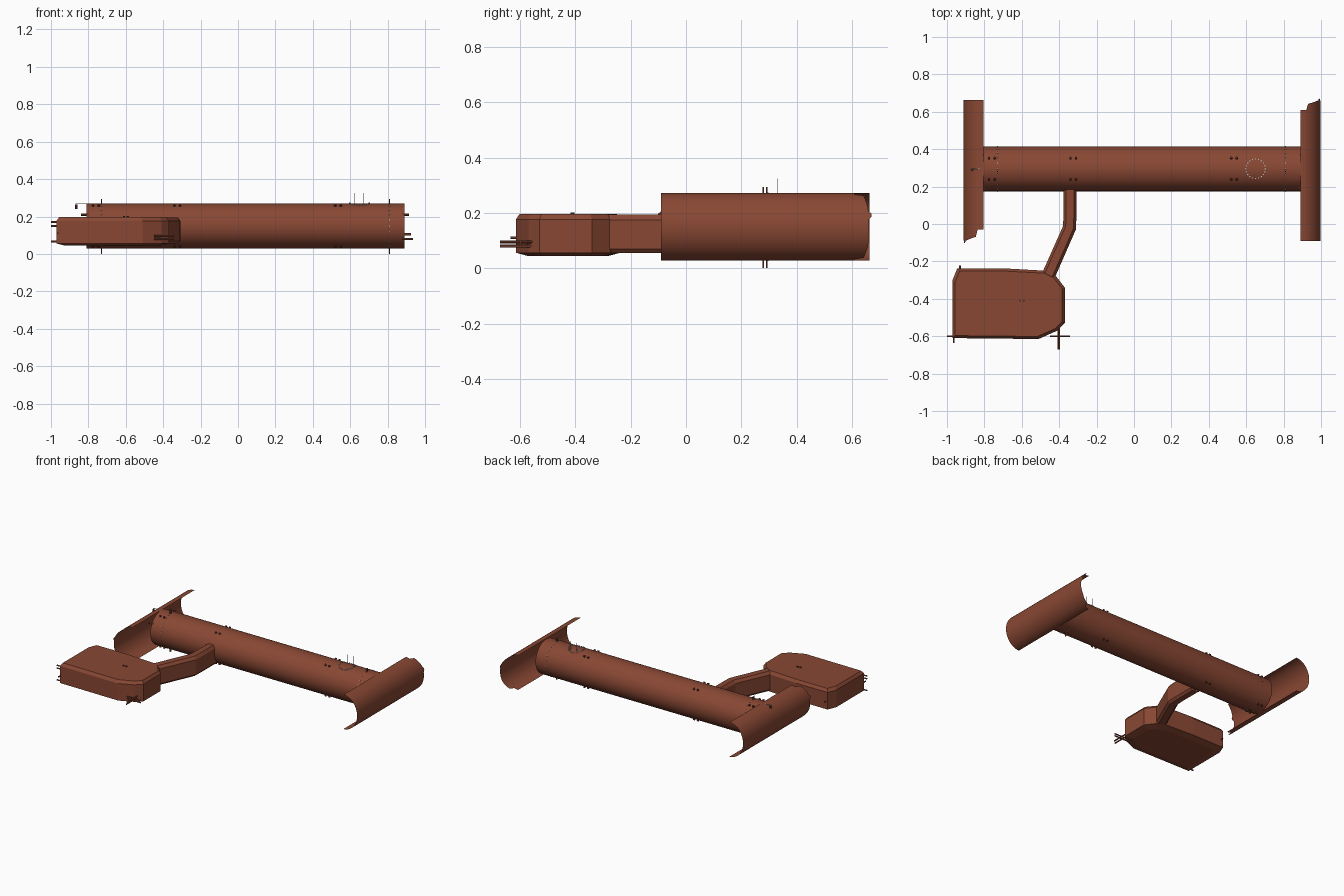
import bpy, bmesh, math
from mathutils import Vector

if "Cube" in bpy.data.objects:
    bpy.data.objects.remove(bpy.data.objects["Cube"])


def material(name, col):
    m = bpy.data.materials.new(name)
    m.diffuse_color = (*col, 1)
    m.use_nodes = True
    m.node_tree.nodes["Principled BSDF"].inputs["Base Color"].default_value = m.diffuse_color
    return m


RUST = material("rust_brown", (0.25, 0.064, 0.034))
DARK = material("dark_brown", (0.12, 0.03, 0.018))
GREY = material("pale_grey", (0.45, 0.48, 0.48))
CY, CZ, R = 0.295, 0.15, 0.12      # main tube axis and radius


def finish(name, bm, mat, smooth=False):
    me = bpy.data.meshes.new(name)
    bm.to_mesh(me)
    bm.free()
    ob = bpy.data.objects.new(name, me)
    bpy.context.collection.objects.link(ob)
    me.materials.append(mat)
    if smooth:
        for p in me.polygons:
            p.use_smooth = True
    return ob


def sheet(name, rows, mat, smooth=True):
    """Skin a grid of points, row by row."""
    bm = bmesh.new()
    vs = [[bm.verts.new(p) for p in row] for row in rows]
    for a, b in zip(vs, vs[1:]):
        for i in range(len(a) - 1):
            bm.faces.new((a[i], a[i + 1], b[i + 1], b[i]))
    bmesh.ops.remove_doubles(bm, verts=bm.verts, dist=1e-5)
    return finish(name, bm, mat, smooth)


def loft(name, rings, mat):
    """Closed solid through equal-length rings, capped at both ends."""
    bm = bmesh.new()
    vs = [[bm.verts.new(p) for p in r] for r in rings]
    n = len(rings[0])
    for a, b in zip(vs, vs[1:]):
        for i in range(n):
            bm.faces.new((a[i], a[(i + 1) % n], b[(i + 1) % n], b[i]))
    bm.faces.new(vs[0])
    bm.faces.new(vs[-1])
    bmesh.ops.recalc_face_normals(bm, faces=bm.faces)
    return finish(name, bm, mat)


def rods(name, pairs, r, mat):
    """Several thin six-sided rods in one object."""
    bm = bmesh.new()
    for a, b in pairs:
        a, b = Vector(a), Vector(b)
        d = b - a
        mtx = d.to_track_quat('Z', 'Y').to_matrix().to_4x4()
        mtx.translation = (a + b) / 2
        bmesh.ops.create_cone(bm, cap_ends=True, segments=6, radius1=r,
                              radius2=r, depth=d.length, matrix=mtx)
    return finish(name, bm, mat)


def on_tube(x, deg, r):
    a = math.radians(deg)
    return (x, CY + r * math.sin(a), CZ + r * math.cos(a))


# main tube, a thin open skin
sheet("main_tube", [[on_tube(x, i * 7.5, R) for i in range(49)]
                    for x in (-0.81, 0.89)], RUST)


# half pipes across both ends, bulging outward, one corner end torn back
def half_pipe(name, x_edge, side, y_plain, y_torn, y_far):
    plain, torn = [], []
    for i in range(33):
        a = -90 + 180 * i / 32
        t = math.radians(a)
        x = x_edge + side * 0.107 * math.cos(t)
        z = CZ + 0.122 * math.sin(t)
        k = min(1, max(0, (72 - abs(a)) / 40))
        k = 0 if abs(a) > 73 else 0.55 + 0.35 * k
        if 15 < a < 27:
            k = 1.1
        plain.append((x, y_plain, z))
        torn.append((x, y_torn + (y_far - y_torn) * k, z))
    return sheet(name, [plain, torn], RUST)


half_pipe("right_half_pipe", 0.89, 1, -0.09, 0.61, 0.665)
half_pipe("left_half_pipe", -0.805, -1, 0.663, -0.03, -0.095)

# pod: chamfered outline lofted upward, with a slightly sagging underside
outline = [(-0.97, -0.61), (-0.51, -0.615), (-0.41, -0.57), (-0.37, -0.53),
           (-0.37, -0.34), (-0.42, -0.275), (-0.47, -0.25), (-0.70, -0.237),
           (-0.945, -0.237), (-0.97, -0.30)]
PC = Vector((-0.67, -0.43))


def pod_ring(inset, z):
    ring = []
    for p in outline:
        d = PC - Vector(p)
        ring.append((p[0] + inset * d.x / 0.3, p[1] + inset * d.y / 0.19, z))
    return ring


loft("pod", [pod_ring(0.045, 0.044), pod_ring(0, 0.056),
             pod_ring(0, 0.177), pod_ring(0.014, 0.197)], RUST)


# bent arm from the pod to the tube, chamfered box section
def arm_ring(x, y, w, tilt):
    c, s = math.cos(tilt), math.sin(tilt)
    prof = [(-w, 0.07), (-w, 0.175), (-w * 0.6, 0.195), (w * 0.6, 0.195),
            (w, 0.175), (w, 0.07), (w * 0.6, 0.055), (-w * 0.6, 0.055)]
    return [(x + u * c, y + u * s, z) for u, z in prof]


loft("arm", [arm_ring(-0.462, -0.285, 0.036, -0.42),
             arm_ring(-0.345, -0.02, 0.036, -0.2),
             arm_ring(-0.342, 0.05, 0.034, 0), arm_ring(-0.342, 0.2, 0.034, 0)], RUST)

# thruster rods on the pod corners
rods("pod_thrusters", [
    ((-0.40, -0.54, 0.095), (-0.40, -0.672, 0.095)),
    ((-0.405, -0.54, 0.08), (-0.405, -0.672, 0.08)),
    ((-0.45, -0.60, 0.095), (-0.342, -0.60, 0.095)),
    ((-0.45, -0.60, 0.08), (-0.342, -0.60, 0.08)),
    ((-0.96, -0.60, 0.17), (-1.0, -0.60, 0.17)),
    ((-0.96, -0.60, 0.15), (-1.0, -0.60, 0.15)),
    ((-0.96, -0.60, 0.067), (-1.0, -0.60, 0.067)),
    ((-0.964, -0.60, 0.11), (-0.964, -0.635, 0.11)),
    ((-0.93, -0.25, 0.11), (-0.93, -0.222, 0.11))], 0.005, RUST)

# short pegs at the tube ends
rods("end_pegs", [((0.88, CY - 0.1, z), (x, CY - 0.1, z))
                  for z, x in ((0.21, 0.915), (0.105, 0.925), (0.08, 0.935))]
     + [((-0.80, CY - 0.1, 0.21), (-0.84, CY - 0.1, 0.21))], 0.006, RUST)

# paired studs along the tube, above and below
rods("tube_studs", [(on_tube(x + d, a, R - 0.005), on_tube(x + d, a, R + 0.008))
                    for x in (-0.76, -0.325, 0.535) for d in (-0.015, 0.015)
                    for a in (-28, 28, 152, 208)], 0.007, DARK)
rods("surface_studs", [((-0.61, -0.41, 0.19), (-0.61, -0.41, 0.202)),
                       ((-0.59, -0.41, 0.19), (-0.59, -0.41, 0.202)),
                       ((-0.865, 0.29, 0.24), (-0.865, 0.29, 0.265))], 0.007, DARK)

# spikes at the two collar stations, with a ring of pale dots
for label, x in (("left", -0.73), ("right", 0.81)):
    rods(label + "_spikes", [((x, y, a), (x, y, b)) for y in (0.28, 0.292)
                             for a, b in ((0.0, 0.035), (0.265, 0.293))], 0.003, RUST)
    rods(label + "_collar_dots", [(on_tube(x, i * 15, R - 0.002), on_tube(x, i * 15, R + 0.003))
                                  for i in range(24)], 0.003, GREY)

# pale hatch ring and thin antennas on top
dots = []
for i in range(20):
    a = i * math.tau / 20
    px, py = 0.65 + 0.052 * math.cos(a), CY + 0.052 * math.sin(a)
    z = CZ + math.sqrt(R * R - (py - CY) ** 2)
    dots.append(((px, py, z - 0.003), (px, py, z + 0.004)))
rods("hatch_dots", dots, 0.004, GREY)
rods("antennas", [((x, 0.33, 0.255), (x, 0.33, 0.325)) for x in (0.625, 0.672)]
     + [((-0.87, CY, 0.268), (-0.80, CY, 0.268))], 0.0015, GREY)
